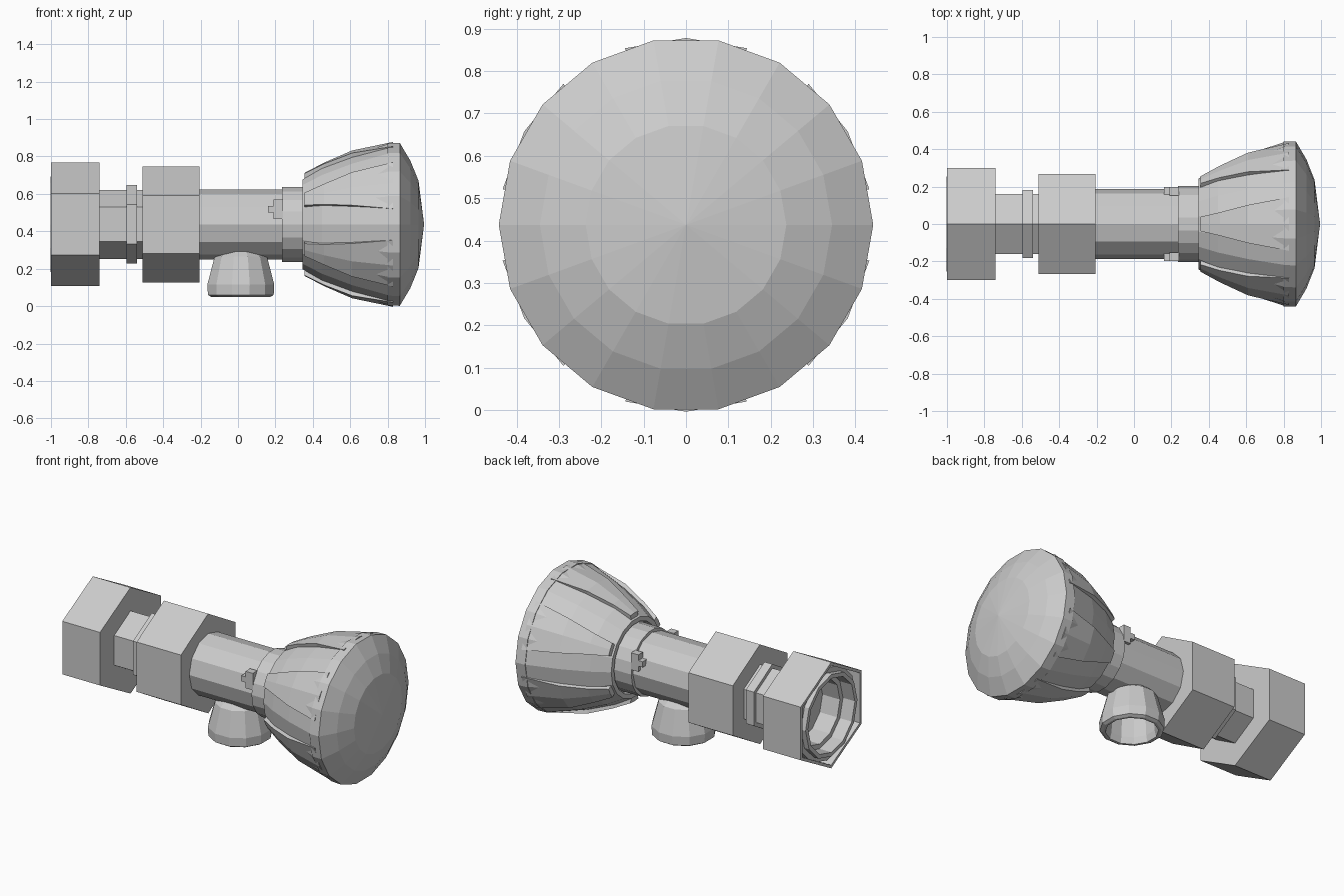
import bpy, bmesh
from math import sin, cos, radians

if "Cube" in bpy.data.objects:
    bpy.data.objects.remove(bpy.data.objects["Cube"])

AXIS_Z = 0.437


def make(name, verts, faces):
    mesh = bpy.data.meshes.new(name)
    mesh.from_pydata(verts, [], faces)
    bm = bmesh.new()
    bm.from_mesh(mesh)
    bmesh.ops.remove_doubles(bm, verts=bm.verts, dist=0.0001)
    bmesh.ops.recalc_face_normals(bm, faces=bm.faces)
    bm.to_mesh(mesh)
    bm.free()
    obj = bpy.data.objects.new(name, mesh)
    bpy.context.collection.objects.link(obj)
    return obj


def along_x(t, r, a):
    return (t, r * cos(a), AXIS_Z + r * sin(a))


def spout_axis(t, r, a):
    return (0.015 + r * cos(a), r * sin(a), t)


def lathe(name, profile, sides, phase=0, place=along_x, closed=False):
    """Revolve (position, radius) points around an axis."""
    verts, faces = [], []
    for t, r in profile:
        for k in range(sides):
            verts.append(place(t, r, radians(phase + 360 * k / sides)))
    count = len(profile)
    for i in range(count if closed else count - 1):
        j = (i + 1) % count
        for k in range(sides):
            m = (k + 1) % sides
            faces.append((i * sides + k, i * sides + m, j * sides + m, j * sides + k))
    return make(name, verts, faces)


# Open hexagonal end nut with a round bushing inside
nut = lathe("end_nut", [(-0.77, 0), (-0.77, 0.31), (-1.0, 0.31), (-1.0, 0.33),
                        (-0.74, 0.33), (-0.74, 0)], 6, 30)
nut.scale.y = 1.05
lathe("nut_bushing", [(-0.80, 0), (-0.80, 0.20), (-0.92, 0.20), (-0.92, 0.23),
                      (-1.002, 0.23), (-1.002, 0.255), (-0.97, 0.255),
                      (-0.97, 0.288), (-0.79, 0.288), (-0.79, 0)], 12)

# Hexagonal neck, its collar and the second nut
lathe("neck", [(-0.75, 0), (-0.75, 0.185), (-0.50, 0.185), (-0.50, 0)], 6, 30)
lathe("neck_collar", [(-0.595, 0), (-0.595, 0.21), (-0.54, 0.21), (-0.54, 0)], 6, 30)
lathe("body_nut", [(-0.51, 0), (-0.51, 0.31), (-0.205, 0.31), (-0.205, 0)], 6, 30)

# Valve body and knob collar
lathe("valve_body", [(-0.21, 0), (-0.21, 0.187), (0.25, 0.187), (0.25, 0)], 12)
lathe("knob_collar", [(0.235, 0), (0.235, 0.203), (0.38, 0.203), (0.38, 0)], 18)

# Small stepped catches on both sides of the collar
for side, label in ((-1, "front"), (1, "back")):
    for n, (x0, x1, z0, z1) in enumerate(((0.19, 0.24, 0.535, 0.57), (0.16, 0.24, 0.50, 0.535),
                                          (0.19, 0.24, 0.465, 0.50))):
        bpy.ops.mesh.primitive_cube_add(size=1, location=((x0 + x1) / 2, side * 0.175, (z0 + z1) / 2))
        catch = bpy.context.object
        catch.name = f"{label}_catch_{n}"
        catch.scale = (x1 - x0, 0.045, z1 - z0)

# Hollow outlet spout under the body
lathe("spout", [(0.36, 0), (0.29, 0.115), (0.265, 0.145), (0.115, 0.185), (0.06, 0.182),
                (0.05, 0.165), (0.05, 0.15), (0.09, 0.14), (0.24, 0.13), (0.24, 0)],
      12, 15, spout_axis)

# Knob core (floor of the flutes) and domed cap
lathe("knob_core", [(0.37, 0), (0.37, 0.21), (0.345, 0.215), (0.345, 0.243), (0.45, 0.305),
                    (0.61, 0.375), (0.80, 0.436), (0.80, 0)], 18)
lathe("knob_cap", [(0.80, 0), (0.80, 0.44), (0.865, 0.442), (0.922, 0.345),
                   (0.965, 0.237), (0.995, 0)], 18)

# Six raised grips that widen towards the cap, each with a centre ridge
stations = ((0.355, 0.275, 8), (0.46, 0.33, 11), (0.61, 0.395, 15), (0.83, 0.441, 19))
for g in range(6):
    verts, faces = [], []
    for x, r, half in stations:
        for depth in (0, 0.045):
            for s in (-1, 0, 1):
                a = radians(30 + 60 * g + s * half)
                verts.append(along_x(x, r - depth, a))
    for i in range(3):
        b = 6 * i
        for p, q in ((0, 1), (1, 2), (2, 5), (5, 4), (4, 3), (3, 0)):
            faces.append((b + p, b + q, b + 6 + q, b + 6 + p))
    faces += [(0, 1, 4, 3), (1, 2, 5, 4), (18, 19, 22, 21), (19, 20, 23, 22)]
    make(f"knob_grip_{g}", verts, faces)
